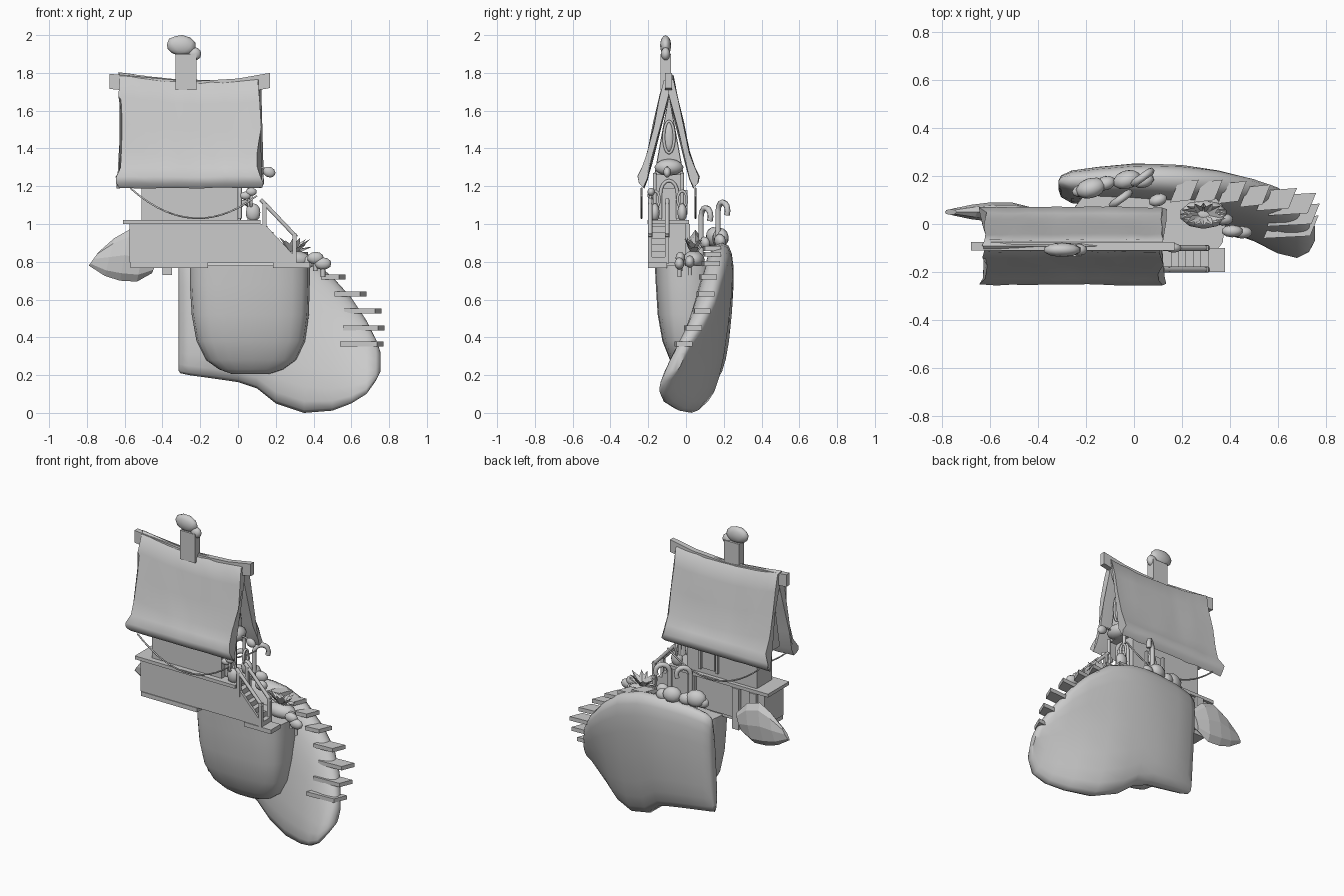
import bpy, bmesh, random
from math import sin, cos, pi, copysign
from mathutils import Vector

if "Cube" in bpy.data.objects:
    bpy.data.objects.remove(bpy.data.objects["Cube"])
random.seed(4)

def make(name, verts, faces, smooth=None):
    me = bpy.data.meshes.new(name)
    me.from_pydata(verts, [], faces)
    bm = bmesh.new(); bm.from_mesh(me)
    bmesh.ops.recalc_face_normals(bm, faces=bm.faces)
    bm.to_mesh(me); bm.free()
    ob = bpy.data.objects.new(name, me)
    bpy.context.collection.objects.link(ob)
    if smooth:
        bpy.ops.object.select_all(action='DESELECT')
        ob.select_set(True); bpy.context.view_layer.objects.active = ob
        bpy.ops.object.shade_smooth_by_angle(angle=smooth)
    return ob

def loft(name, rings, smooth=None):
    n = len(rings[0])
    v = [p for r in rings for p in r]
    f = [(i*n+j, i*n+(j+1) % n, (i+1)*n+(j+1) % n, (i+1)*n+j)
         for i in range(len(rings)-1) for j in range(n)]
    f += [tuple(range(n)), tuple(range(len(v)-n, len(v)))]
    return make(name, v, f, smooth)

def box(name, x0, x1, y0, y1, z0, z1):
    return loft(name, [[(x0, y0, z), (x1, y0, z), (x1, y1, z), (x0, y1, z)] for z in (z0, z1)])

def prism_xz(name, pts, y0, y1):
    return loft(name, [[(x, y, z) for x, z in pts] for y in (y0, y1)])

def blob(name, c, r, rot=(0, 0, 0), sub=2, smooth=True):
    bm = bmesh.new()
    bmesh.ops.create_icosphere(bm, subdivisions=sub, radius=1)
    for v in bm.verts:
        v.co = Vector((v.co.x*r[0], v.co.y*r[1], v.co.z*r[2]))
    me = bpy.data.meshes.new(name); bm.to_mesh(me); bm.free()
    ob = bpy.data.objects.new(name, me)
    bpy.context.collection.objects.link(ob)
    ob.location, ob.rotation_euler = c, rot
    for p in me.polygons:
        p.use_smooth = smooth
    return ob

def tube(name, pts, r, cyclic=False):
    cu = bpy.data.curves.new(name, 'CURVE')
    cu.dimensions = '3D'; cu.bevel_depth = r; cu.bevel_resolution = 1
    cu.use_fill_caps = True
    s = cu.splines.new('POLY'); s.points.add(len(pts)-1)
    for p, q in zip(s.points, pts):
        p.co = (*q, 1)
    s.use_cyclic_u = cyclic
    ob = bpy.data.objects.new(name, cu)
    bpy.context.collection.objects.link(ob)
    return ob

def sup(a, e):
    c, s = cos(a), sin(a)
    return copysign(abs(c)**e, c), copysign(abs(s)**e, s)

# large curved rock slab, lofted along x: x, z low, z high, y low, y high, half thickness
slab = [(-.315, .225, .80, .15, .175, .012), (-.305, .21, .85, .135, .18, .035), (-.26, .2, .87, .13, .18, .06),
        (-.15, .185, .89, .13, .185, .072),
        (0, .163, .9, .13, .19, .083), (.1, .13, .9, .10, .19, .088), (.2, .05, .89, .08, .185, .092),
        (.35, 0, .84, .03, .175, .085), (.5, .012, .72, -.035, .15, .075), (.6, .05, .61, -.095, .125, .065),
        (.68, .10, .49, -.12, .07, .053), (.73, .17, .39, -.1, .01, .038), (.755, .22, .32, -.06, -.02, .02)]
rings = []
for x, zb, zt, yb, yt, t in slab:
    ring = []
    for k in range(20):
        c, s = sup(2*pi*k/20, .75)
        ring.append((x, (yb+yt)/2 + s*(yt-yb)/2 + c*t, (zb+zt)/2 + s*(zt-zb)/2))
    rings.append(ring)
loft("rock_slab", rings, 1.2)

# front bowl rock, lofted upward: z, x left, x right, y front, y back
bowl = [(.205, -.03, .16, -.02, .05), (.23, -.1, .24, -.05, .09), (.28, -.17, .31, -.085, .12),
        (.38, -.22, .355, -.125, .14), (.52, -.245, .375, -.15, .16), (.68, -.255, .38, -.16, .16),
        (.78, -.255, .38, -.165, .16)]
rings = []
for z, x0, x1, y0, y1 in bowl:
    ring = []
    for k in range(20):
        c, s = sup(2*pi*k/20, .65)
        ring.append(((x0+x1)/2 + c*(x1-x0)/2, (y0+y1)/2 + s*(y1-y0)/2, z))
    rings.append(ring)
loft("rock_bowl", rings, .9)

# stepping slabs climbing the rock: x, y, z, half length
for x, y, z, w in [(.21, .14, .87, .06), (.31, .14, .84, .06), (.41, .135, .79, .06), (.505, .12, .72, .065),
                   (.595, .105, .63, .085), (.66, .085, .54, .1), (.665, .04, .45, .11), (.655, -.01, .365, .115)]:
    d = .035
    loft("rock_step", [[(x-w, y-.05, zz), (x+w-d, y-.04, zz), (x+w, y+.045, zz), (x-w+d, y+.035, zz)]
                       for zz in (z-.013, z+.013)])

# platform with trim and braces
box("platform", -.575, .1, -.195, 0, .795, 1.0)
prism_xz("stair_side", [(.1, .795), (.3, .795), (.3, .83), (.14, 1.0), (.1, 1.0)], -.195, -.18)
box("platform_rim", -.61, .12, -.205, .015, 1.0, 1.022)
box("under_board", -.57, -.16, -.2, -.02, .767, .795)
box("landing", .185, .38, -.2, -.1, .767, .795)
for x in (-.5, -.375, -.05):
    box("back_brace", x-.025, x+.025, 0, .022, .73 if x == -.375 else .8, 1.0)

# stairs and hand rails
for i in range(6):
    x = .12 + i*.031
    box("stair_tread", x, x+.036, -.18, -.105, .795, .99-i*.033)
for y in (-.19, -.1):
    tube("hand_rail", [(.12, y, 1.13), (.31, y, .93)], .012)
    for x, z in ((.14, 1.11), (.3, .95)):
        box("rail_post", x-.011, x+.011, y-.01, y+.01, z-.16, z)

# house walls
wall = [(-.17, 1.02), (-.01, 1.02), (-.01, 1.25), (-.09, 1.69), (-.17, 1.25)]
loft("house_walls", [[(x, y, z) for y, z in wall] for x in (-.51, 0)])
gable = [(-.165, 1.26), (-.015, 1.26), (-.09, 1.68)]
for x0, x1 in ((0, .05), (-.57, -.51)):
    loft("gable_wall", [[(x, y, z) for y, z in gable] for x in (x0, x1)])

# thick sagging roof halves, mirrored about the ridge
half = [(0, 1.785), (.025, 1.765), (.05, 1.66), (.08, 1.52), (.112, 1.38), (.138, 1.3), (.162, 1.25), (.155, 1.215),
        (.132, 1.19), (.112, 1.24), (.09, 1.34), (.045, 1.52), (0, 1.69)]
for side in (-1, 1):
    rings = []
    for i in range(13):
        u = i/6 - 1
        ring = []
        for d, z in half:
            flare = 1.0 + (.04 if z < 1.3 else 0)
            x = -.255 + u*.368*flare + (random.uniform(-.012, .012) if abs(u) == 1 else 0)
            n = random.uniform(-.003, .003)
            ring.append((x, -.092 + side*(d+(n if d else 0)), z + (u*u*.028 - u*.012 - .022)*(z > 1.3) + n))
        rings.append(ring)
    loft("roof_half", rings, .8)

# ridge beam, bowed up at the ends
rings = []
for x, z in [(-.68, 1.755), (-.5, 1.738), (-.25, 1.715), (0, 1.73), (.17, 1.76)]:
    h = .04
    rings.append([(x, -.11, z-h), (x, -.075, z-h), (x, -.075, z+h), (x, -.11, z+h)])
loft("ridge_beam", rings)

# chimney and smoke
box("chimney", -.33, -.22, -.135, -.08, 1.71, 1.9)
blob("smoke", (-.3, -.108, 1.945), (.08, .03, .055), (0, .1, 0))
blob("smoke_puff", (-.23, -.108, 1.9), (.036, .025, .036))

# gable end: round window, canopy, arched door
def ring_x(name, x, y, z, ry, rz, r):
    tube(name, [(x, y+ry*cos(2*pi*k/16), z+rz*sin(2*pi*k/16)) for k in range(16)], r, True)
ring_x("window_frame", .055, -.09, 1.46, .028, .085, .008)
blob("window_pane", (.05, -.09, 1.46), (.012, .026, .08))
blob("door_canopy", (.05, -.09, 1.3), (.055, .078, .045))
arch = [(.01, -.135, 1.03)] + [(.01, -.09-.045*cos(pi*k/8), 1.16+.07*sin(pi*k/8)) for k in range(9)] + [(.01, -.045, 1.03)]
tube("door_frame", arch, .01)
box("door", 0, .012, -.13, -.05, 1.02, 1.19)
for y in (-.165, -.02):
    tube("porch_post", [(.06, y, 1.02), (.06, y, 1.27)], .011)
    ring_x("porch_loop", .07, y, 1.13, .025, .045, .008)
    blob("porch_pot", (.08, y, 1.06), (.04, .026, .05))
blob("lantern", (.165, -.1, 1.275), (.035, .02, .028), (0, .5, 0))
tube("lantern_arm", [(.05, -.1, 1.3), (.12, -.1, 1.3), (.16, -.1, 1.29)], .006)
for x, z in ((.04, 1.15), (.07, 1.17)):
    blob("porch_flower", (x, -.185, z), (.03, .02, .022))

# back wall window
box("back_window", -.21, -.12, -.012, .002, 1.06, 1.17)
for x in (-.235, -.11):
    box("window_shutter", x, x+.015, -.012, .008, 1.05, 1.18)

# hanging ropes under both eaves
for y in (-.235, .05):
    tube("eave_rope", [(-.57+.67*k/14, y, 1.19-.16*(1-((k-7.5)/7.5)**2)) for k in range(15)], .005)

# pointed boulder behind the left end
rings = []
for x, zc, h, t in [(-.765, .815, .035, .012), (-.68, .825, .1, .03), (-.60, .835, .135, .04),
                    (-.51, .82, .125, .04), (-.43, .80, .06, .02)]:
    rings.append([(x+.025*sin(2*pi*k/8), .05+t*cos(2*pi*k/8), zc+h*sin(2*pi*k/8)) for k in range(8)])
loft("side_boulder", rings)

# curled canes on the rock top
for x, y, z in ((-.09, .08, 1.04), (.0, .17, 1.07)):
    pts = [(x, y, .8), (x, y, z)] + [(x+.035-.035*cos(pi*k/6), y+.025-.025*cos(pi*k/6), z+.045*sin(pi*k/6)) for k in range(1, 8)]
    tube("curled_cane", pts, .016)

# rounded stones on the rock top and mushrooms by the landing
for x, y, z, r in [(-.18, .15, .93, .065), (-.12, .17, .92, .045), (-.03, .185, .93, .06), (.04, .18, .91, .045),
                   (-.22, .14, .91, .04), (.1, .1, .9, .04)]:
    blob("top_stone", (x, y, z), (r, r*.65, r*.85), (.2, 0, .3))
for x, y, z in [(.41, -.03, .82), (.45, -.035, .79), (.37, .02, .8)]:
    tube("mushroom_stem", [(x, y, z-.07), (x, y, z)], .012)
    blob("mushroom_cap", (x, y, z), (.045, .026, .033))

# leafy shrub
for i in range(16):
    a = 2*pi*i/16
    up = .04 + .06*random.random()
    c = Vector((.29, .04, .83))
    tip = c + Vector((.1*cos(a), .05*sin(a), up))
    dx, dy = -.018*sin(a), .018*cos(a)
    mid = (c+tip)/2 + Vector((0, 0, .015))
    make("shrub_leaf", [c, mid+Vector((dx, dy, 0)), tip, mid-Vector((dx, dy, 0)), mid-Vector((0, 0, .012))],
         [(0, 1, 4), (1, 2, 4), (2, 3, 4), (3, 0, 4), (0, 3, 2, 1)])
blob("shrub_core", (.29, .04, .81), (.1, .06, .05))
